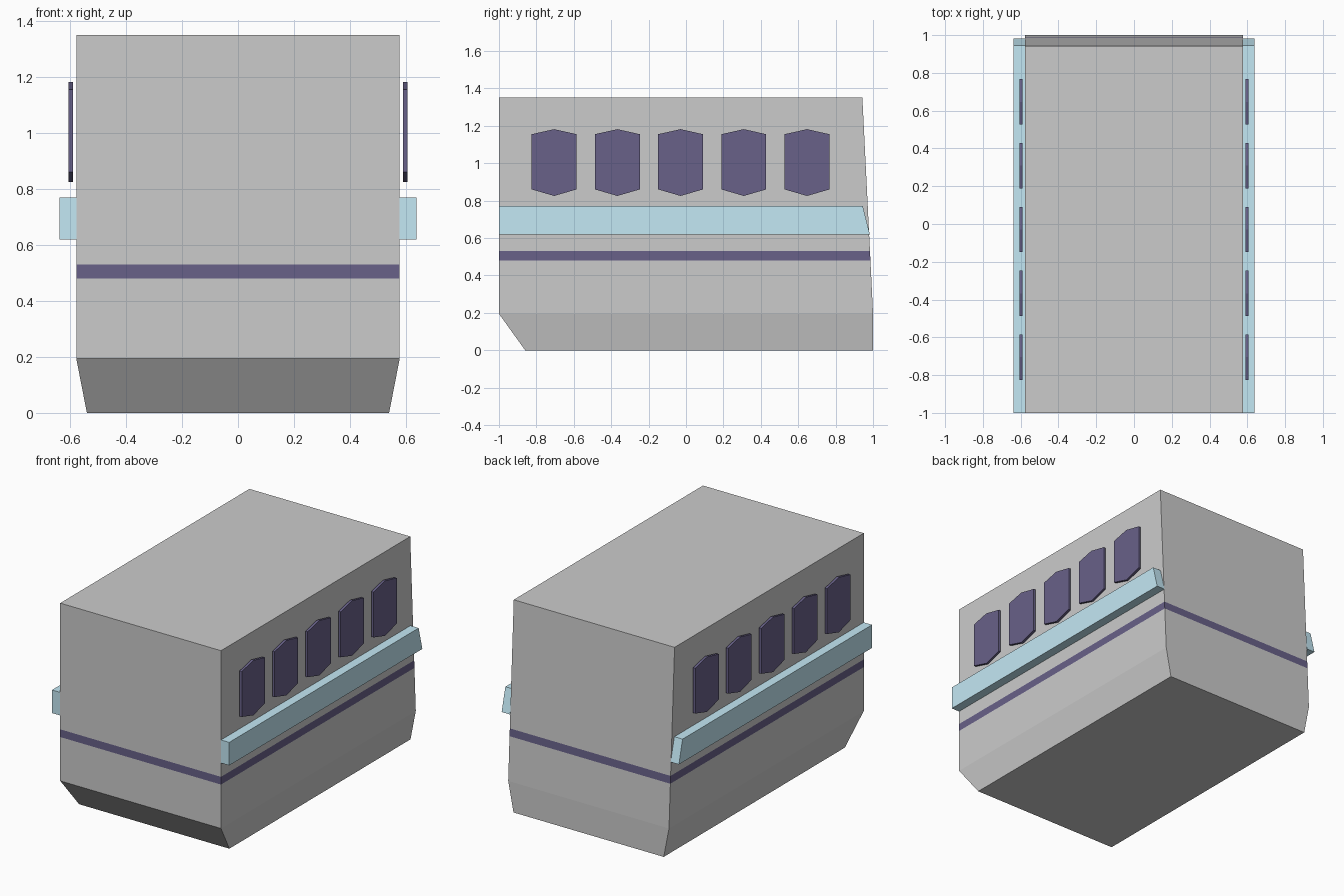
import bpy, bmesh

if "Cube" in bpy.data.objects:
    bpy.data.objects.remove(bpy.data.objects["Cube"])

def mat(name, rgb):
    m = bpy.data.materials.new(name)
    m.diffuse_color = (*rgb, 1)
    m.use_nodes = True
    m.node_tree.nodes["Principled BSDF"].inputs["Base Color"].default_value = m.diffuse_color
    return m

navy = mat("navy", (0.14, 0.12, 0.25))
blue = mat("light_blue", (0.55, 0.81, 0.91))
dark = mat("dark_grey", (0.65, 0.65, 0.65))

def finish(name, bm, material=None):
    bmesh.ops.recalc_face_normals(bm, faces=bm.faces)
    me = bpy.data.meshes.new(name)
    bm.to_mesh(me)
    bm.free()
    ob = bpy.data.objects.new(name, me)
    bpy.context.collection.objects.link(ob)
    if material:
        me.materials.append(material)
    return ob

def back_y(z):
    # Rear wall leans forward above the skirt
    return 1.0 - max(0, z - 0.2) * 0.0496

def body_section(name, levels, material=None, bottom=False, top=False):
    """Stack of rectangular rings: (z, half width, front y)."""
    bm = bmesh.new()
    rings = [[bm.verts.new(p) for p in ((-w, f, z), (w, f, z),
              (w, back_y(z), z), (-w, back_y(z), z))] for z, w, f in levels]
    for a, b in zip(rings, rings[1:]):
        for i in range(4):
            j = (i + 1) % 4
            bm.faces.new((a[i], a[j], b[j], b[i]))
    if bottom:
        bm.faces.new(rings[0][::-1])
    if top:
        bm.faces.new(rings[-1])
    ob = finish(name, bm)
    # Open sections: make sure the walls face outward
    if material:
        ob.data.materials.append(material)
    return ob

def side_slab(name, profile, x0, x1, material):
    """Extrude a (y, z) outline between x0 and x1, mirrored to both sides."""
    bm = bmesh.new()
    for s in (1, -1):
        face = bm.faces.new([bm.verts.new((s * x0, y, z)) for y, z in profile])
        ext = bmesh.ops.extrude_face_region(bm, geom=[face], use_keep_orig=True)
        moved = [v for v in ext["geom"] if isinstance(v, bmesh.types.BMVert)]
        bmesh.ops.translate(bm, verts=moved, vec=(s * (x1 - x0), 0, 0))
    return finish(name, bm, material)

# Body: dark lower hull, navy stripe, grey upper cabin
body_section("lower_hull", [(0, 0.54, -0.86), (0.195, 0.578, -1), (0.48, 0.578, -1)],
             dark, bottom=True)
body_section("stripe", [(0.48, 0.578, -1), (0.53, 0.578, -1)], navy)
body_section("upper_cabin", [(0.53, 0.578, -1), (1.35, 0.578, -1)], top=True)

# Side rails with slanted rear ends
side_slab("side_rails", [(-1, 0.62), (0.983, 0.62), (0.945, 0.77), (-1, 0.77)],
          0.578, 0.637, blue)

# Hexagonal side windows
for i in range(5):
    c = -0.705 + i * 0.338
    side_slab(f"side_windows_{i + 1}",
              [(c, 0.825), (c + 0.12, 0.86), (c + 0.12, 1.155),
               (c, 1.182), (c - 0.12, 1.155), (c - 0.12, 0.86)],
              0.589, 0.605, navy)
